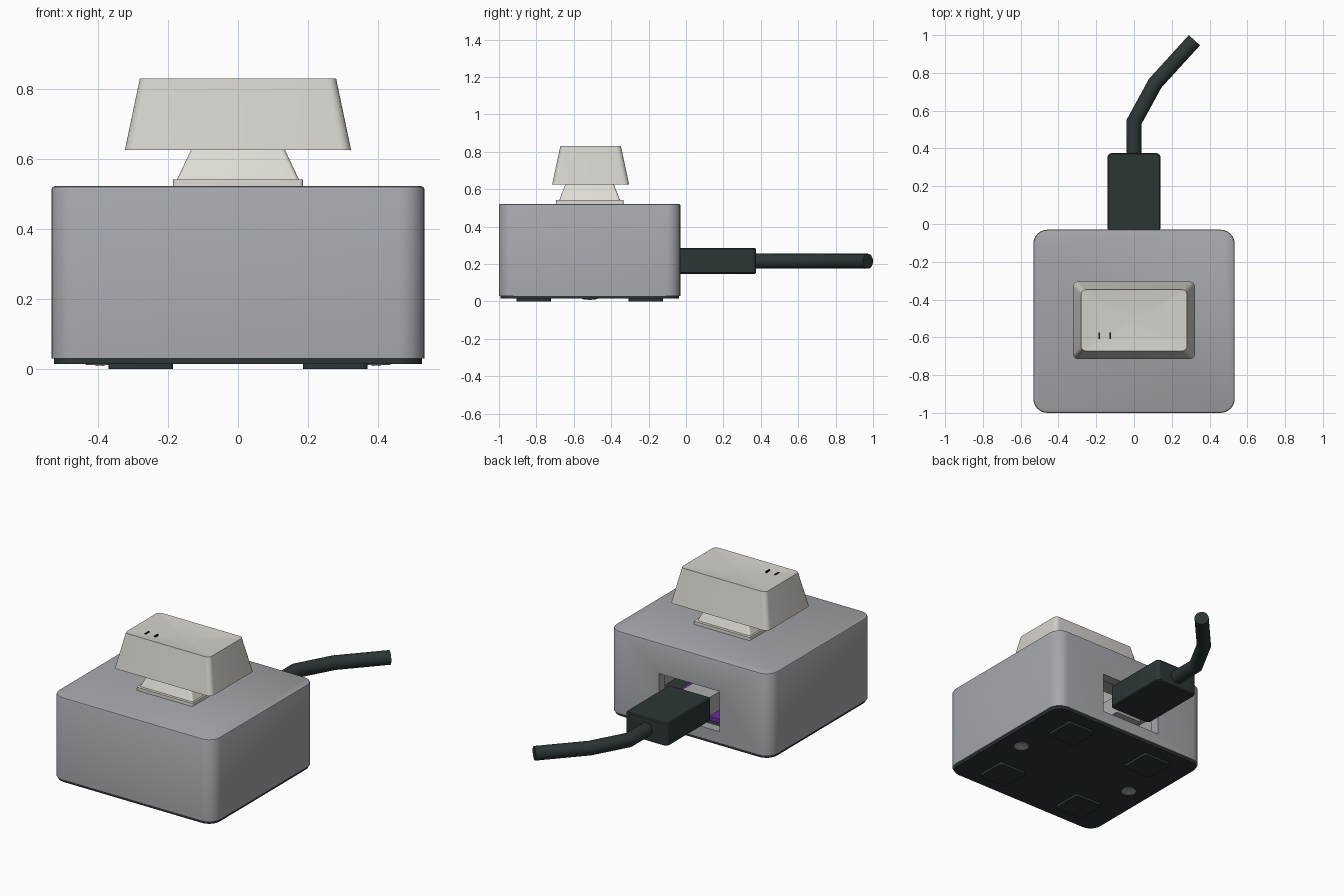
import bpy, bmesh, math
from mathutils import Vector

if "Cube" in bpy.data.objects:
    bpy.data.objects.remove(bpy.data.objects["Cube"])

CY = -0.515  # depth centre of the case


def material(name, rgb):
    m = bpy.data.materials.new(name)
    m.diffuse_color = (*rgb, 1)
    m.use_nodes = True
    m.node_tree.nodes["Principled BSDF"].inputs["Base Color"].default_value = m.diffuse_color
    return m


GREY = material("case grey", (0.372, 0.386, 0.412))
BLACK = material("charcoal", (0.025, 0.036, 0.036))
CREAM = material("keycap cream", (0.665, 0.645, 0.604))
WHITE = material("switch ivory", (0.73, 0.716, 0.66))
PURPLE = material("board purple", (0.15, 0.026, 0.30))
METAL = material("metal", (0.42, 0.42, 0.42))
DARK = material("black", (0.008, 0.008, 0.008))


def rounded(hx, hy, r, z, cx=0.0, cy=CY, seg=6):
    """Horizontal rounded rectangle as a ring of points."""
    ring = []
    for i, (sx, sy) in enumerate([(1, 1), (-1, 1), (-1, -1), (1, -1)]):
        for k in range(seg + 1):
            a = math.pi / 2 * (i + k / seg)
            ring.append(Vector((cx + sx * (hx - r) + r * math.cos(a),
                                cy + sy * (hy - r) + r * math.sin(a), z)))
    return ring


def circle(r, z, cx, cy, n=24):
    return [Vector((cx + r * math.cos(2 * math.pi * k / n),
                    cy + r * math.sin(2 * math.pi * k / n), z)) for k in range(n)]


def smooth(ob, angle=30):
    bpy.ops.object.select_all(action='DESELECT')
    ob.select_set(True)
    bpy.context.view_layer.objects.active = ob
    bpy.ops.object.shade_smooth_by_angle(angle=math.radians(angle))


def loft(name, rings, mat, tip=None):
    """Skin a stack of rings, capped flat or closed to a tip point."""
    bm = bmesh.new()
    vs = [[bm.verts.new(p) for p in ring] for ring in rings]
    n = len(vs[0])
    for a, b in zip(vs, vs[1:]):
        for i in range(n):
            j = (i + 1) % n
            bm.faces.new((a[i], a[j], b[j], b[i]))
    bm.faces.new(vs[0][::-1])
    if tip:
        t = bm.verts.new(tip)
        for i in range(n):
            bm.faces.new((vs[-1][i], vs[-1][(i + 1) % n], t))
    else:
        bm.faces.new(vs[-1])
    bmesh.ops.recalc_face_normals(bm, faces=bm.faces)
    me = bpy.data.meshes.new(name)
    bm.to_mesh(me)
    bm.free()
    me.materials.append(mat)
    ob = bpy.data.objects.new(name, me)
    bpy.context.collection.objects.link(ob)
    smooth(ob)
    return ob


def slab(name, hx, hy, r, z0, z1, mat, cx=0.0, cy=CY):
    return loft(name, [rounded(hx, hy, r, z0, cx, cy), rounded(hx, hy, r, z1, cx, cy)], mat)


def cut(ob, cutter):
    mod = ob.modifiers.new("cut", 'BOOLEAN')
    mod.operation, mod.solver, mod.object = 'DIFFERENCE', 'EXACT', cutter
    bpy.context.view_layer.objects.active = ob
    bpy.ops.object.modifier_apply(modifier=mod.name)
    bpy.data.objects.remove(cutter)


# Case: hollow shell with a softened top edge and a port in the back
case = loft("case", [rounded(0.533, 0.485, 0.075, 0.03), rounded(0.533, 0.485, 0.075, 0.513),
                     rounded(0.530, 0.482, 0.072, 0.519), rounded(0.524, 0.476, 0.066, 0.522)], GREY)
cut(case, slab("cavity_cutter", 0.47, 0.425, 0.03, -0.02, 0.47, GREY))
cut(case, slab("port_cutter", 0.2, 0.1, 0.004, 0.10, 0.34, GREY, 0, -0.03))
smooth(case)

# Base plate, feet and screws
slab("base_plate", 0.525, 0.477, 0.07, 0.015, 0.03, BLACK)
for sx in (-1, 1):
    for sy in (-1, 1):
        slab("foot", 0.0925, 0.0925, 0.015, 0.002 - 0.002, 0.016, BLACK, sx * 0.2775, CY + sy * 0.3)
    x = sx * 0.394
    loft("screw", [circle(0.02, 0.011, x, CY), circle(0.04, 0.012, x, CY), circle(0.042, 0.016, x, CY)], METAL)
    loft("screw_socket", [circle(0.013, 0.009, x, CY, 6), circle(0.013, 0.012, x, CY, 6)], WHITE)

# Circuit board and connector inside the port
slab("circuit_board", 0.24, 0.2, 0.005, 0.115, 0.14, PURPLE, 0, -0.29)
slab("connector", 0.09, 0.075, 0.005, 0.14, 0.25, METAL, 0, -0.12)

# Switch: lower housing, collar, tapered top and stem
slab("switch_housing", 0.165, 0.165, 0.01, 0.3, 0.522, WHITE)
for sx in (-1, 1):
    slab("switch_pin", 0.015, 0.01, 0.003, 0.22, 0.31, PURPLE, sx * 0.09, CY + 0.08)
slab("switch_collar", 0.185, 0.18, 0.008, 0.521, 0.541, WHITE)
loft("switch_top", [rounded(0.174, 0.163, 0.012, 0.541), rounded(0.132, 0.128, 0.012, 0.63),
                    rounded(0.118, 0.114, 0.012, 0.66)], WHITE)
slab("switch_stem", 0.06, 0.05, 0.01, 0.655, 0.79, WHITE)

# Keycap: hollow tapered shell with a dished top
KY = -0.51
loft("keycap", [rounded(0.255, 0.135, 0.02, 0.785, 0, KY), rounded(0.295, 0.175, 0.02, 0.625, 0, KY),
                rounded(0.323, 0.206, 0.03, 0.625, 0, KY), rounded(0.28, 0.162, 0.025, 0.83, 0, KY)],
     CREAM, tip=(0, KY, 0.808))
for x in (-0.185, -0.125):
    slab("keycap_mark", 0.004, 0.018, 0.001, 0.819, 0.8275, DARK, x, -0.592)

# Plug and bent cable
loft("plug", [rounded(0.134, 0.202, 0.02, 0.148, 0, 0.168), rounded(0.14, 0.208, 0.022, 0.154, 0, 0.167),
              rounded(0.14, 0.208, 0.022, 0.279, 0, 0.167), rounded(0.134, 0.202, 0.02, 0.285, 0, 0.168)], BLACK)
path = [Vector(p) for p in ((0, 0.36, 0.215), (0, 0.54, 0.215), (0.112, 0.745, 0.215), (0.32, 0.973, 0.215))]
rings = []
for i, p in enumerate(path):
    d0 = (p - path[max(i - 1, 0)]) if i else path[1] - p
    d1 = (path[i + 1] - p) if i + 1 < len(path) else d0
    t = (d0.normalized() + d1.normalized()).normalized()
    side = Vector((t.y, -t.x, 0)) / t.dot(d0.normalized())  # mitred bend
    rings.append([p + 0.04 * (math.cos(a) * side + math.sin(a) * Vector((0, 0, 1)))
                  for a in (2 * math.pi * k / 24 for k in range(24))])
cable = loft("cable", rings, BLACK)
smooth(cable, 40)
